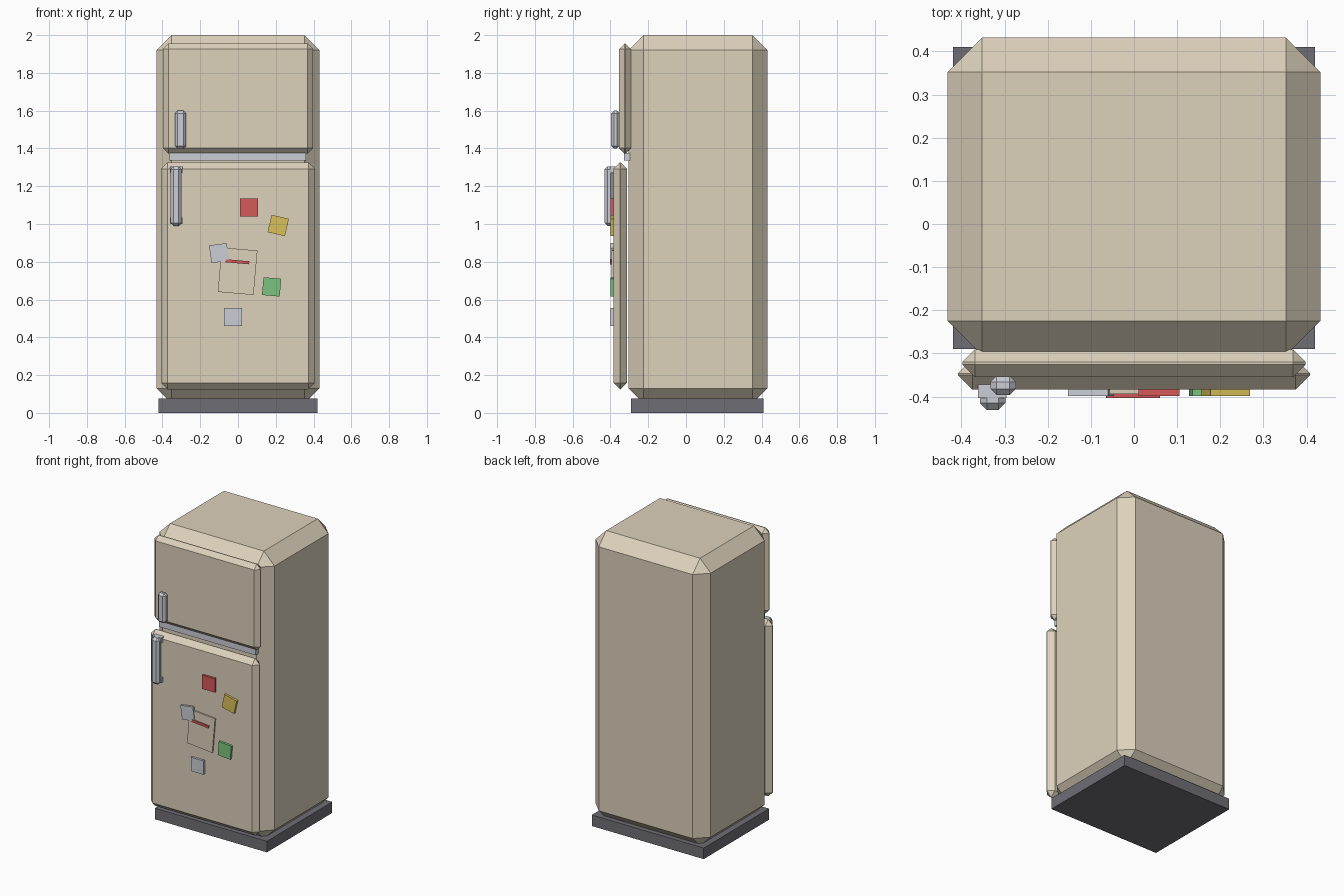
import bpy, bmesh, math
from mathutils import Matrix, Vector

cube = bpy.data.objects.get("Cube")
if cube:
    bpy.data.objects.remove(cube, do_unlink=True)


def material(name, r, g, b):
    m = bpy.data.materials.new(name)
    m.use_nodes = True
    m.diffuse_color = (r, g, b, 1)
    m.node_tree.nodes["Principled BSDF"].inputs["Base Color"].default_value = (r, g, b, 1)
    return m


cream = material("cream", 0.72, 0.64, 0.50)
metal = material("light_metal", 0.59, 0.61, 0.66)
dark = material("dark_grey", 0.16, 0.155, 0.18)
red = material("red", 0.66, 0.10, 0.10)
yellow = material("yellow", 0.70, 0.53, 0.10)
green = material("green", 0.20, 0.55, 0.21)


def box(name, xs, ys, zs, mat, bevel=0, turn=0):
    """Box between limits, chamfered on every edge, turned in the door plane (degrees)."""
    lims = (xs, ys, zs)
    size = [b - a for a, b in lims]
    bm = bmesh.new()
    bmesh.ops.create_cube(bm, size=1)
    bmesh.ops.scale(bm, vec=size, verts=bm.verts)
    if bevel:
        bmesh.ops.bevel(bm, geom=list(bm.edges), offset=bevel, offset_type='OFFSET',
                        segments=1, affect='EDGES')
    bm.transform(Matrix.Rotation(math.radians(turn), 4, 'Y'))
    mesh = bpy.data.meshes.new(name)
    bm.to_mesh(mesh)
    bm.free()
    mesh.materials.append(mat)
    ob = bpy.data.objects.new(name, mesh)
    ob.location = Vector([(a + b) / 2 for a, b in lims])
    bpy.context.collection.objects.link(ob)
    return ob


# Cabinet and plinth
box("cabinet", (-0.432, 0.432), (-0.305, 0.432), (0.05, 2.0), cream, 0.08)
box("plinth", (-0.42, 0.42), (-0.29, 0.41), (0, 0.075), dark)

# Doors and the trim between them
box("freezer_door", (-0.398, 0.398), (-0.355, -0.291), (1.373, 1.955), cream, 0.029)
box("fridge_door", (-0.408, 0.408), (-0.384, -0.312), (0.125, 1.325), cream, 0.034)
box("door_trim", (-0.363, 0.361), (-0.328, -0.295), (1.335, 1.375), metal)

# Handles
box("freezer_handle", (-0.333, -0.274), (-0.396, -0.352), (1.40, 1.60), metal, 0.014)
box("fridge_handle", (-0.357, -0.298), (-0.431, -0.385), (0.99, 1.305), metal, 0.016)
for name, z in (("upper", 1.27), ("lower", 1.00)):
    box(name + "_handle_bracket", (-0.361, -0.295), (-0.403, -0.372), (z, z + 0.035), metal)

# Note sheet, pen and square magnets on the lower door
box("note_sheet", (-0.097, 0.093), (-0.394, -0.38), (0.632, 0.868), cream, turn=5)
box("pen", (-0.065, 0.06), (-0.403, -0.39), (0.792, 0.808), red, turn=5)
for name, x, z, turn, mat in (
        ("red_magnet", 0.058, 1.088, 0, red),
        ("yellow_magnet", 0.213, 0.992, 13, yellow),
        ("green_magnet", 0.178, 0.667, 5, green),
        ("lower_grey_magnet", -0.027, 0.508, 0, metal),
        ("upper_grey_magnet", -0.1, 0.846, -8, metal)):
    h = 0.047
    box(name, (x - h, x + h), (-0.399, -0.38), (z - h, z + h), mat, turn=turn)
